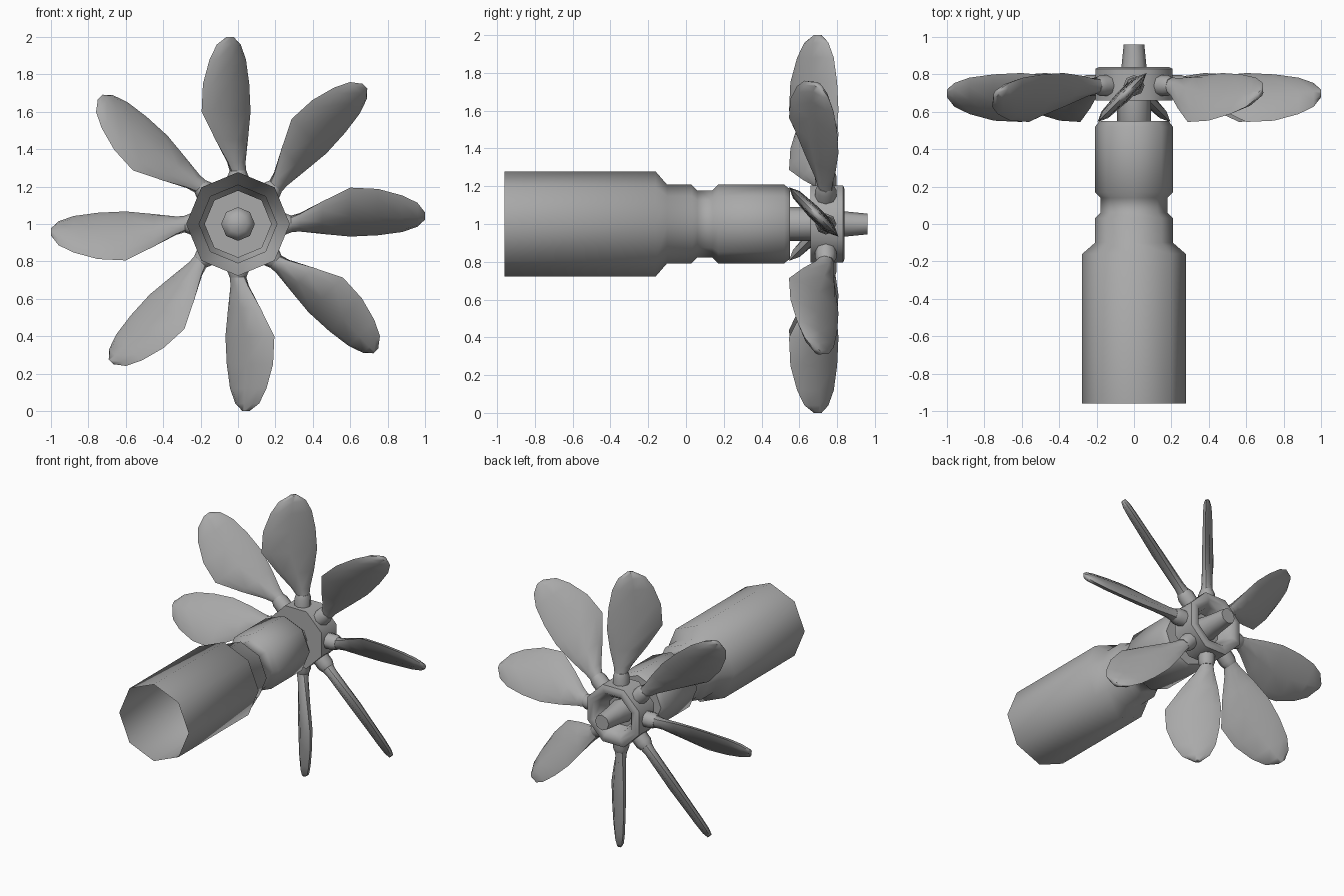
import bpy, bmesh
from math import sin, cos, pi
from mathutils import Matrix

cube = bpy.data.objects.get("Cube")
if cube:
    bpy.data.objects.remove(cube, do_unlink=True)

GREY = (0.4, 0.4, 0.4, 1)
grey = bpy.data.materials.new("plain grey")
grey.use_nodes = True
grey.diffuse_color = GREY
grey.node_tree.nodes["Principled BSDF"].inputs["Base Color"].default_value = GREY

SIDES = 8
AXIS_Z = 1.0


def loft(name, rings, cap_start=True, cap_end=True):
    """Skin a list of equal-length point rings into one mesh."""
    bm = bmesh.new()
    loops = [[bm.verts.new(p) for p in ring] for ring in rings]
    n = len(loops[0])
    for a, b in zip(loops, loops[1:]):
        for i in range(n):
            j = (i + 1) % n
            bm.faces.new((a[i], a[j], b[j], b[i]))
    if cap_start:
        bm.faces.new(loops[0][::-1])
    if cap_end:
        bm.faces.new(loops[-1])
    bmesh.ops.recalc_face_normals(bm, faces=bm.faces)
    mesh = bpy.data.meshes.new(name)
    bm.to_mesh(mesh)
    bm.free()
    mesh.materials.append(grey)
    return mesh


def add(name, mesh):
    obj = bpy.data.objects.new(name, mesh)
    bpy.context.collection.objects.link(obj)
    return obj


def turned(name, profile, turn=0.0, **caps):
    """Octagonal lathe along y from (y, radius) pairs."""
    angles = [2 * pi * i / SIDES + turn for i in range(SIDES)]
    rings = [[(r * cos(a), y, AXIS_Z + r * sin(a)) for a in angles]
             for y, r in profile]
    return add(name, loft(name, rings, **caps))


# Hollow sleeve, open at the front
sleeve = turned("sleeve", [(-0.96, 0.277), (-0.16, 0.277), (-0.10, 0.208),
                           (0.03, 0.208), (0.06, 0.178), (0.14, 0.178),
                           (0.17, 0.208), (0.52, 0.208), (0.55, 0.185)],
                cap_start=False)

# Shaft with a blunt nose inside the sleeve
shaft = turned("shaft", [(0.42, 0.05), (0.46, 0.09), (0.68, 0.09)])

# Hub with a dished back and tapered spindle
hub = turned("hub", [(0.66, 0.222), (0.83, 0.222), (0.84, 0.20), (0.84, 0.165),
                     (0.80, 0.13), (0.73, 0.11)], turn=pi / SIDES)
spindle = turned("spindle", [(0.72, 0.085), (0.84, 0.067), (0.96, 0.055)])

# Blade stations: radius, trailing edge, leading edge, half thickness
stations = [(0.28, -0.045, 0.045, 0.042), (0.33, -0.075, 0.05, 0.036),
            (0.45, -0.17, 0.075, 0.036), (0.60, -0.275, 0.095, 0.036),
            (0.75, -0.265, 0.085, 0.032), (0.88, -0.215, 0.06, 0.03),
            (0.96, -0.16, 0.02, 0.026), (1.0, -0.085, -0.035, 0.016)]
blade_rings = []
for r, lo, hi, thick in stations:
    mid, half = (lo + hi) / 2, (hi - lo) / 2
    blade_rings.append([(mid + half * cos(2 * pi * i / SIDES),
                         thick * sin(2 * pi * i / SIDES), r)
                        for i in range(SIDES)])
blade_mesh = loft("blade", blade_rings)

# Round collar at each blade root
collar_rings = [[(w * cos(2 * pi * i / SIDES), w * sin(2 * pi * i / SIDES), r)
                 for i in range(SIDES)]
                for r, w in ((0.17, 0.056), (0.255, 0.056), (0.285, 0.045))]
collar_mesh = loft("blade_collar", collar_rings)

# Eight pitched blades around the hub
pitch = Matrix.Rotation(pi / 4, 4, "Z")
centre = Matrix.Translation((0, 0.74, AXIS_Z))
parts = [sleeve, shaft, hub, spindle]
for k in range(8):
    place = centre @ Matrix.Rotation(k * pi / 4, 4, "Y") @ pitch
    for name, mesh in (("blade", blade_mesh), ("blade_collar", collar_mesh)):
        obj = add(f"{name}_{k + 1}", mesh)
        obj.matrix_world = place
        parts.append(obj)

# Smooth the facets, keep the end edges sharp
bpy.ops.object.select_all(action="DESELECT")
for obj in parts[:6]:
    obj.select_set(True)
bpy.context.view_layer.objects.active = sleeve
bpy.ops.object.shade_smooth_by_angle(angle=0.9)
